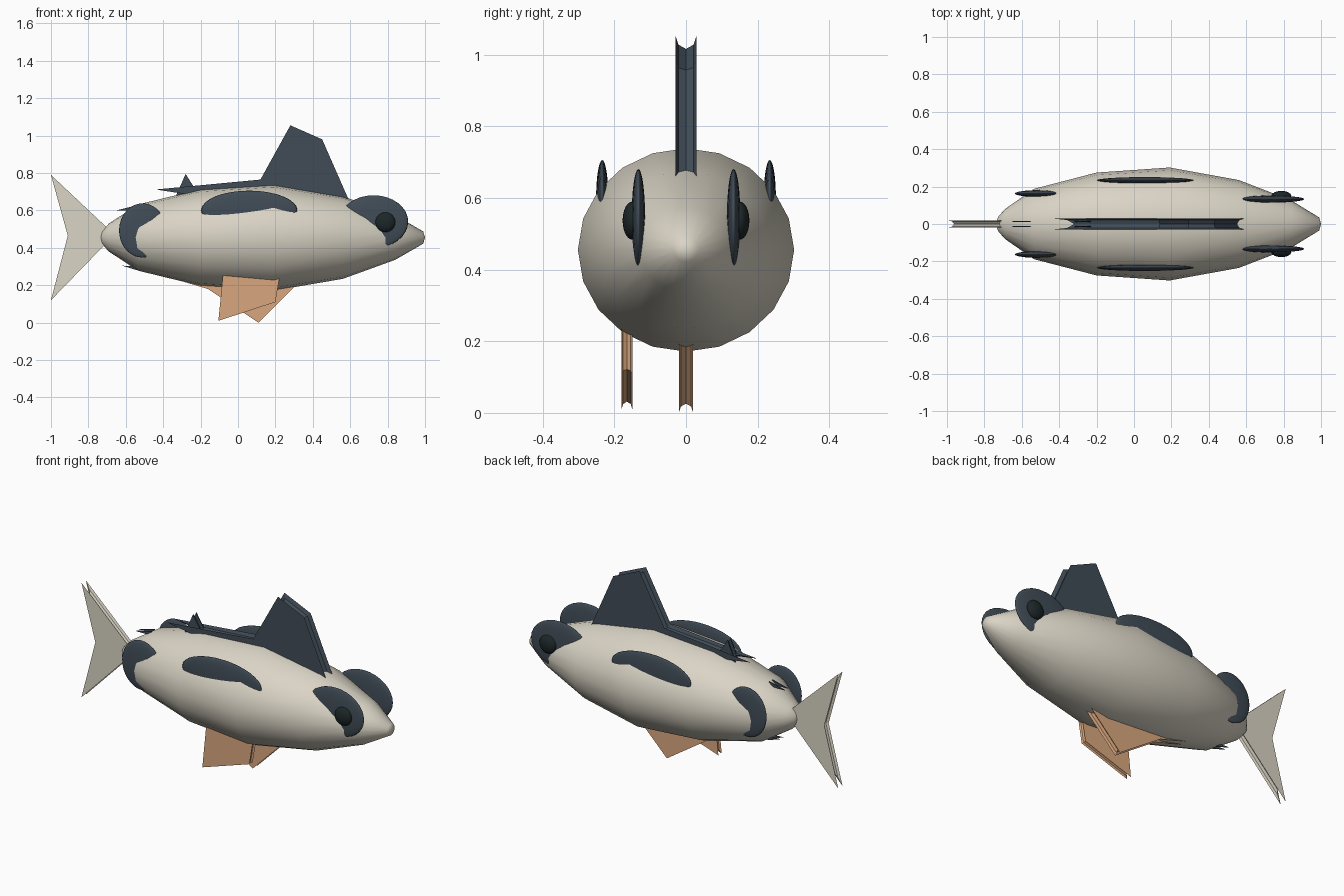
import bpy, bmesh, math
from mathutils import Vector

cube = bpy.data.objects.get("Cube")
if cube:
    bpy.data.objects.remove(cube, do_unlink=True)


def material(name, rgb):
    m = bpy.data.materials.new(name)
    m.use_nodes = True
    m.diffuse_color = (*rgb, 1)
    m.node_tree.nodes["Principled BSDF"].inputs["Base Color"].default_value = (*rgb, 1)
    return m


CREAM = material("cream", (0.70, 0.66, 0.56))
SLATE = material("slate_blue", (0.052, 0.072, 0.094))
ORANGE = material("fin_orange", (0.70, 0.39, 0.21))
BLACK = material("eye_black", (0.012, 0.020, 0.021))


def finish(bm, name, mat, smooth=False):
    bmesh.ops.recalc_face_normals(bm, faces=bm.faces)
    me = bpy.data.meshes.new(name)
    bm.to_mesh(me)
    bm.free()
    me.materials.append(mat)
    for p in me.polygons:
        p.use_smooth = smooth
    ob = bpy.data.objects.new(name, me)
    bpy.context.collection.objects.link(ob)
    return ob


def bridge(bm, a, b):
    for i in range(len(a)):
        j = (i + 1) % len(a)
        bm.faces.new((a[i], a[j], b[j], b[i]))


def inset(points, d):
    """Move an outline inward by d, with limited mitres at sharp tips."""
    pts = [Vector(p) for p in points]
    n = len(pts)
    area = sum(pts[i - 1].cross(pts[i]) for i in range(n))
    side = 1 if area > 0 else -1
    out = []
    for i, p in enumerate(pts):
        e1 = (p - pts[i - 1]).normalized()
        e2 = (pts[(i + 1) % n] - p).normalized()
        n1 = Vector((-e1.y, e1.x)) * side
        n2 = Vector((-e2.y, e2.x)) * side
        m = (n1 + n2).normalized()
        out.append(p + m * d / max(m.dot(n1), 0.25))
    return out


def fin(name, outline, half, mat, y=0, groove=None):
    """Flat-sided fin whose rim is hollowed between its two sides."""
    bm = bmesh.new()
    groove = half if groove is None else groove
    loops = []
    for t, depth in ((-1, 0), (-0.7, 0.7), (0, 1), (0.7, 0.7), (1, 0)):
        ring = inset(outline, groove * depth)
        loops.append([bm.verts.new((p.x, y + t * half, p.y)) for p in ring])
    for a, b in zip(loops, loops[1:]):
        bridge(bm, a, b)
    bm.faces.new(loops[0])
    bm.faces.new(loops[-1])
    return finish(bm, name, mat)


def ellipsoid(name, centre, radii, mat):
    bm = bmesh.new()
    bmesh.ops.create_uvsphere(bm, u_segments=32, v_segments=16, radius=1)
    bmesh.ops.scale(bm, vec=radii, verts=bm.verts)
    bmesh.ops.translate(bm, vec=centre, verts=bm.verts)
    return finish(bm, name, mat, True)


# Body: a profile turned around the long axis
PROFILE = [(-0.725, 0.04), (-0.69, 0.08), (-0.535, 0.188), (-0.2, 0.275),
           (0.19, 0.302), (0.56, 0.235), (0.84, 0.127), (0.99, 0.035)]
SIDES = 20
MID = 0.455
bm = bmesh.new()
rings = []
for x, r in PROFILE:
    angles = [math.tau * k / SIDES for k in range(SIDES)]
    rings.append([bm.verts.new((x, r * math.sin(a), MID + 0.94 * r * math.cos(a)))
                  for a in angles])
for a, b in zip(rings, rings[1:]):
    bridge(bm, a, b)
for ring, x in ((rings[0], -0.74), (rings[-1], 1.0)):
    tip = bm.verts.new((x, 0, MID))
    for i in range(SIDES):
        bm.faces.new((ring[i - 1], ring[i], tip))
finish(bm, "body", CREAM, True)

# Fins
fin("tail_fin", [(-1, 0.79), (-0.66, 0.47), (-1, 0.12), (-0.91, 0.465)], 0.02, CREAM)
fin("dorsal_fin", [(-0.44, 0.712), (0.12, 0.765), (0.28, 1.055), (0.45, 0.98),
                   (0.595, 0.65), (0.4, 0.6), (-0.1, 0.66)], 0.03, SLATE)
fin("belly_fin", [(-0.33, 0.23), (-0.16, 0.18), (0.11, 0.0), (0.31, 0.2),
                  (0.1, 0.27)], 0.02, ORANGE)
fin("right_side_fin", [(-0.075, 0.31), (-0.105, 0.01), (0.2, 0.11), (0.23, 0.29)],
    0.015, ORANGE, y=-0.165)

# Small spines along the back and tail root
for side, label in ((1, "left"), (-1, "right")):
    y = 0.014 * side
    fin("back_spine_" + label, [(-0.335, 0.67), (-0.28, 0.795), (-0.22, 0.7)],
        0.003, SLATE, y, 0)
    fin("upper_tail_spine_" + label, [(-0.65, 0.6), (-0.55, 0.625), (-0.55, 0.6)],
        0.003, SLATE, y, 0)
    fin("lower_tail_spine_" + label, [(-0.62, 0.305), (-0.54, 0.3), (-0.54, 0.28)],
        0.003, SLATE, y, 0)

# Side patches and eyes, mirrored
for side, label in ((1, "left"), (-1, "right")):
    ellipsoid("head_patch_" + label, (0.725, 0.133 * side, 0.54), (0.185, 0.019, 0.141), SLATE)
    ellipsoid("middle_patch_" + label, (0.06, 0.234 * side, 0.6), (0.257, 0.017, 0.106), SLATE)
    ellipsoid("rear_patch_" + label, (-0.51, 0.163 * side, 0.493), (0.126, 0.018, 0.145), SLATE)
    ellipsoid("eye_" + label, (0.788, 0.15 * side, 0.537), (0.053, 0.027, 0.053), BLACK)
